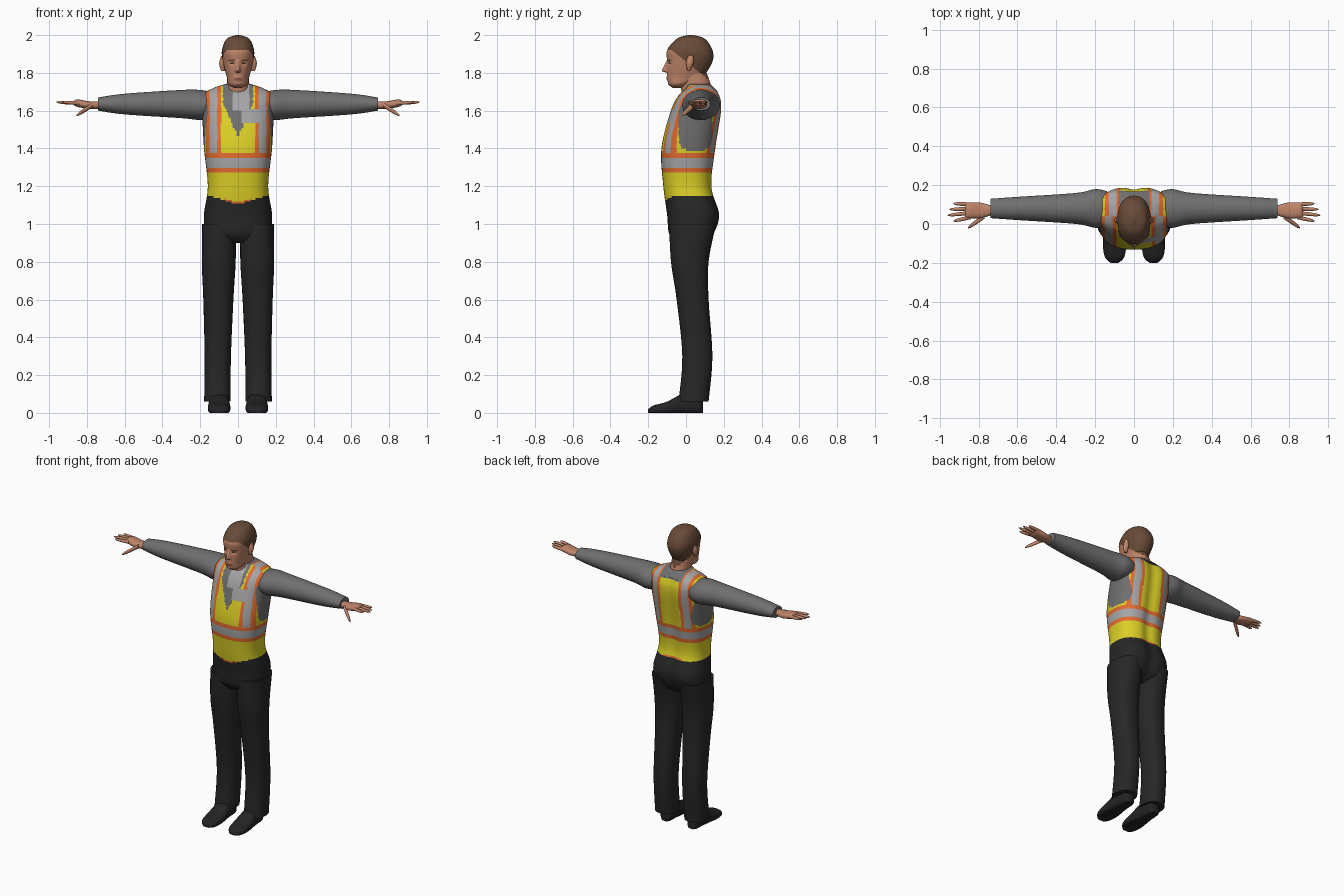
import bpy, bmesh
from math import sin, cos, pi, exp, sqrt, copysign

if "Cube" in bpy.data.objects:
    bpy.data.objects.remove(bpy.data.objects["Cube"])


def material(name, red, green, blue):
    mat = bpy.data.materials.new(name)
    mat.use_nodes = True
    mat.diffuse_color = (red, green, blue, 1)
    shader = next(n for n in mat.node_tree.nodes if n.type == 'BSDF_PRINCIPLED')
    shader.inputs["Base Color"].default_value = mat.diffuse_color
    return mat


skin = material("skin", 0.52, 0.23, 0.14)
hair = material("brown hair", 0.14, 0.07, 0.04)
lips = material("lips", 0.33, 0.11, 0.08)
eyes = material("dark eyes", 0.05, 0.04, 0.03)
shirt = material("grey shirt", 0.16, 0.16, 0.16)
yellow = material("safety yellow", 0.72, 0.63, 0.02)
orange = material("safety orange", 0.77, 0.15, 0.03)
silver = material("reflective silver", 0.38, 0.38, 0.39)
cloth = material("black trousers", 0.02, 0.02, 0.02)
leather = material("black leather", 0.017, 0.017, 0.018)


def spline(points, u):
    """Smooth interpolation along a list of tuples."""
    i = min(int(u), len(points) - 2)
    t = u - i
    before, start, end = points[max(i - 1, 0)], points[i], points[i + 1]
    after = points[min(i + 2, len(points) - 1)]
    result = []
    for a, b, c, d in zip(before, start, end, after):
        m, n, e = (c - a) / 2, (d - b) / 2, c - b
        result.append(b + t * (m + t * (3 * e - 2 * m - n + t * (m + n - 2 * e))))
    return result


def loft(name, axis, sections, mats, rule=None, centre=0, sides=32, rows=6,
         power=2, sculpt=None, mirror=True):
    """Skin through sections (position, half width, low, high)."""
    bm = bmesh.new()
    rings = []
    for r in range((len(sections) - 1) * rows + 1):
        pos, half, low, high = spline(sections, r / rows)
        ring = []
        for k in range(sides):
            angle = 2 * pi * (k + 0.5) / sides
            c, s = (copysign(abs(v) ** (2 / power), v) for v in (cos(angle), sin(angle)))
            a = centre + half * c
            b = (low + high + (high - low) * s) / 2
            co = {'x': (pos, a, b), 'y': (a, pos, b), 'z': (a, b, pos)}[axis]
            ring.append(bm.verts.new(sculpt(*co) if sculpt else co))
        rings.append(ring)
    for lower, upper in zip(rings, rings[1:]):
        for k in range(sides):
            bm.faces.new((lower[k - 1], lower[k], upper[k], upper[k - 1]))
    bm.faces.new(rings[0])
    bm.faces.new(rings[-1])
    bmesh.ops.recalc_face_normals(bm, faces=bm.faces)
    if rule:
        for face in bm.faces:
            face.material_index = mats.index(rule(*face.calc_center_median()))
    mesh = bpy.data.meshes.new(name)
    bm.to_mesh(mesh)
    bm.free()
    for mat in mats:
        mesh.materials.append(mat)
    part = bpy.data.objects.new(name, mesh)
    bpy.context.collection.objects.link(part)
    if mirror:
        part.modifiers.new("Mirror", 'MIRROR').use_mirror_merge = False
    bpy.ops.object.select_all(action='DESELECT')
    part.select_set(True)
    bpy.context.view_layer.objects.active = part
    bpy.ops.object.shade_smooth_by_angle(angle=0.9)


def near(value, target, width):
    """Soft bump that is one at the target."""
    return exp(-((value - target) / width) ** 2)


# Torso: hips, vest and shirt in one skin
def vest_colour(x, y, z):
    side, front = abs(x), y < 0.04
    hem = 1.15 - 0.04 * near(x, 0, 0.1) * front
    if z < hem:
        return cloth
    if z < hem + 0.01 and side < 0.07:
        return orange
    chest_patch = 0.02 < x < 0.11 and 1.54 < z < 1.61
    if front and chest_patch:
        return silver
    if front and side < min(0.08, 0.44 * (z - 1.46)):
        return silver if z > 1.6 and -0.03 < x < 0.06 else shirt
    if not front and side < 0.08 and z > 1.69:
        return shirt
    armhole = ((y - 0.05) / 0.09) ** 4 + ((z - 1.52) / 0.13) ** 4
    if side > 0.12 and armhole < 1:
        return shirt
    belt = abs(z - 1.32)
    if belt < 0.05:
        return silver if belt < 0.025 else orange
    strap = abs(side - (0.13 if front else 0.11))
    if z > 1.36 and strap < 0.04:
        return silver if strap < 0.02 else orange
    return yellow


def spine_groove(x, y, z):
    depth = 0.014 * near(x, 0, 0.04) if y > 0.08 and z < 1.7 else 0
    return x, y - depth, z


loft("torso", 'z', [
    (0.9, 0.1, -0.05, 0.1), (0.95, 0.17, -0.09, 0.15), (1.05, 0.18, -0.1, 0.18),
    (1.2, 0.16, -0.12, 0.14), (1.4, 0.18, -0.13, 0.16), (1.6, 0.19, -0.08, 0.19),
    (1.68, 0.19, -0.04, 0.18), (1.72, 0.13, 0, 0.15), (1.74, 0.07, 0, 0.13)],
    [cloth, yellow, orange, silver, shirt], vest_colour,
    sides=168, rows=16, power=2.5, sculpt=spine_groove, mirror=False)

# Trouser legs, spreading slightly towards the feet
loft("trouser_legs", 'z', [
    (0.06, 0.07, -0.04, 0.12), (0.3, 0.07, -0.02, 0.14), (0.6, 0.08, -0.05, 0.12),
    (0.8, 0.09, -0.08, 0.12), (1, 0.09, -0.09, 0.16)],
    [cloth], centre=0.1, power=2.3,
    sculpt=lambda x, y, z: (x + 0.01 * (1 - z), y, z))

# Shoes, with flat soles
loft("shoes", 'y', [
    (-0.2, 0.02, 0, 0.03), (-0.17, 0.05, 0, 0.05), (-0.1, 0.06, 0, 0.07),
    (0, 0.05, 0, 0.12), (0.07, 0.04, 0, 0.11), (0.09, 0.02, 0, 0.07)],
    [leather], centre=0.1, power=2.5,
    sculpt=lambda x, y, z: (x, y, max(z - 0.01, 0)))

# Sleeves
loft("sleeves", 'x', [
    (0.14, 0.09, 1.56, 1.7), (0.2, 0.1, 1.55, 1.71), (0.3, 0.08, 1.56, 1.71),
    (0.6, 0.06, 1.58, 1.69), (0.74, 0.05, 1.6, 1.67)],
    [shirt], centre=0.08)

# Hands
loft("palms", 'x', [
    (0.72, 0.02, 1.61, 1.65), (0.79, 0.04, 1.61, 1.65),
    (0.85, 0.04, 1.62, 1.66), (0.87, 0.04, 1.63, 1.65)],
    [skin], centre=0.07, power=2.4)


def finger(name, start, end, radius):
    taper = [(i / 8, radius * sqrt(1.05 - (i / 8) ** 4)) for i in range(9)]

    def place(t, y, z):
        x, along, height = (s + t * (e - s) for s, e in zip(start, end))
        return x, along + y, height + z

    loft(name, 'x', [(t, r, -r, r) for t, r in taper], [skin],
         sides=12, rows=2, sculpt=place)


reach = {"index": 0.93, "middle": 0.96, "ring": 0.95, "little": 0.93}
for i, (label, tip) in enumerate(reach.items()):
    finger(label + "_fingers", (0.84, 0.035 + 0.022 * i, 1.64),
           (tip, 0.015 + 0.03 * i, 1.645), 0.01)
finger("thumbs", (0.77, 0.04, 1.63), (0.855, -0.02, 1.575), 0.013)


# Head, with painted face and hair
def head_colour(x, y, z):
    side = abs(x)
    if z > min(1.92, 1.86 - 0.8 * y):
        return hair
    if y < -0.05:
        if abs(side - 0.034) < 0.018 and abs(z - 1.868) < 0.004:
            return hair
        if near(side, 0.032, 0.012) * near(z, 1.85, 0.005) > 0.4:
            return eyes
        if near(x, 0, 0.024) * near(z, 1.77, 0.006) > 0.4:
            return lips
    return skin


def clamp(value):
    return max(0, min(1, value))


def face_relief(x, y, z):
    if y < -0.03:
        nose = clamp((1.87 - z) / 0.06) * clamp((z - 1.8) / 0.01)
        y -= 0.03 * nose * near(x, 0, 0.012)
        y += 0.008 * near(abs(x), 0.03, 0.014) * near(z, 1.85, 0.01)
        for mound in (1.77, 1.74):
            y -= 0.005 * near(x, 0, 0.02) * near(z, mound, 0.01)
    return x, y, z


loft("head", 'z', [
    (1.72, 0.02, -0.07, -0.02), (1.74, 0.05, -0.09, 0.02), (1.78, 0.06, -0.1, 0.09),
    (1.86, 0.08, -0.1, 0.14), (1.92, 0.085, -0.1, 0.14), (1.98, 0.06, -0.05, 0.1),
    (2, 0.01, 0.01, 0.04)],
    [skin, hair, eyes, lips], head_colour,
    sides=144, rows=18, power=2.2, sculpt=face_relief, mirror=False)

loft("neck", 'z', [
    (1.66, 0.07, -0.02, 0.13), (1.74, 0.06, -0.03, 0.13), (1.82, 0.06, -0.05, 0.1)],
    [skin, hair], head_colour, sides=48, mirror=False)

loft("ears", 'z', [
    (1.81, 0.01, 0.01, 0.02), (1.85, 0.02, 0, 0.04), (1.89, 0.01, 0.01, 0.04)],
    [skin], centre=0.08, sides=20)
